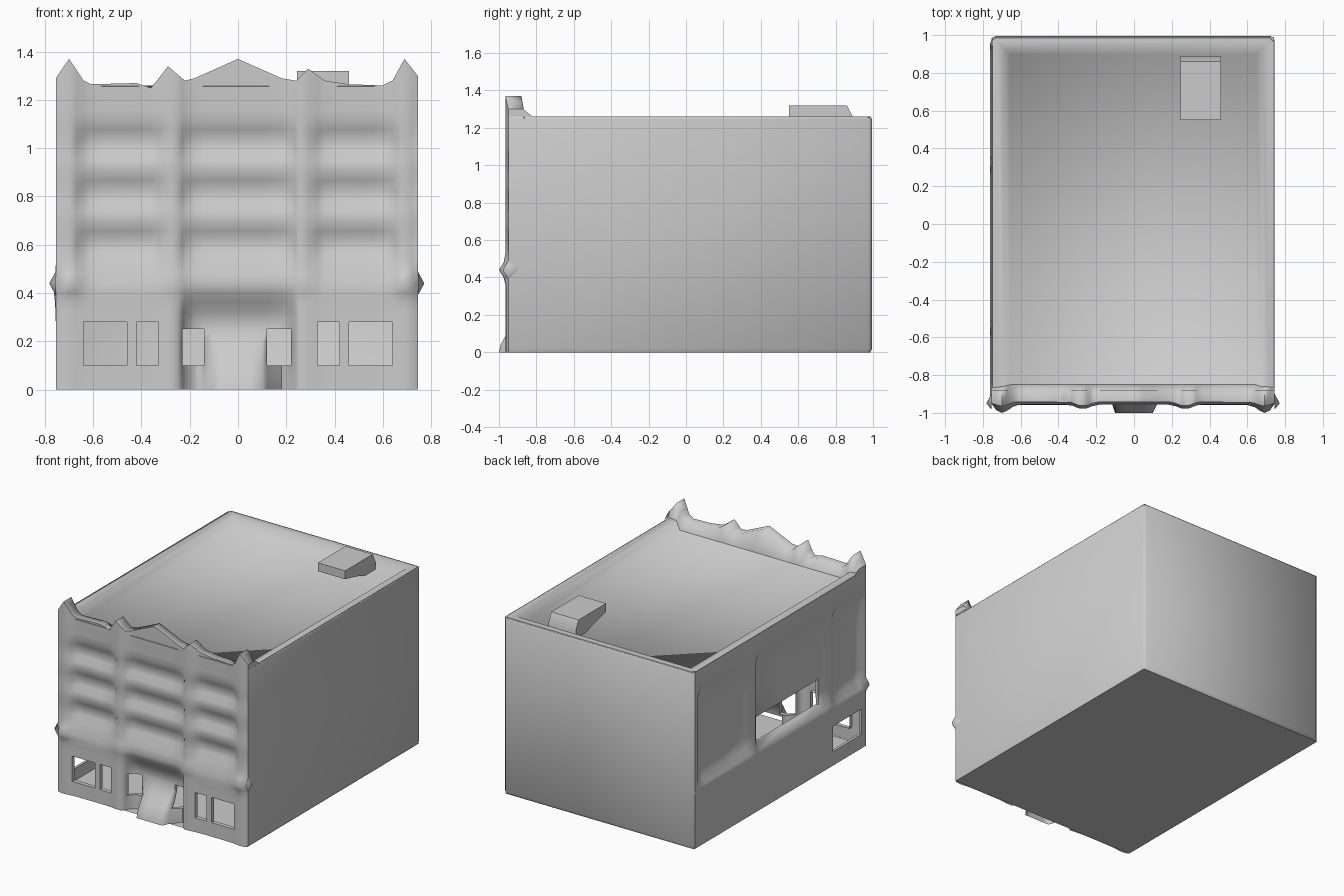
import bpy, bmesh, math

if "Cube" in bpy.data.objects:
    bpy.data.objects.remove(bpy.data.objects["Cube"])

stone = bpy.data.materials.new("light_grey")
stone.diffuse_color = (0.6, 0.6, 0.6, 1)
stone.use_nodes = True
stone.node_tree.nodes["Principled BSDF"].inputs["Base Color"].default_value = stone.diffuse_color

X0, X1, Y0, Y1, TOP, DECK = -0.755, 0.745, -0.95, 0.995, 1.26, 1.2
C = 0.02  # softened corner size


def finish(bm, name, angle=50):
    me = bpy.data.meshes.new(name)
    bm.to_mesh(me)
    bm.free()
    ob = bpy.data.objects.new(name, me)
    bpy.context.collection.objects.link(ob)
    me.materials.append(stone)
    bpy.ops.object.select_all(action='DESELECT')
    ob.select_set(True)
    bpy.context.view_layer.objects.active = ob
    bpy.ops.object.shade_smooth_by_angle(angle=math.radians(angle))
    return ob


def sheet(name, us, vs, fn, holes=(), jamb=(0, 0, 0), angle=50):
    """Grid surface with rectangular openings and reveals going inward."""
    bm = bmesh.new()
    grid = [[bm.verts.new(fn(u, v)) for v in vs] for u in us]
    inner = {grid[i][j] for i in range(1, len(us) - 1) for j in range(1, len(vs) - 1)}
    for i in range(len(us) - 1):
        for j in range(len(vs) - 1):
            u, v = (us[i] + us[i + 1]) / 2, (vs[j] + vs[j + 1]) / 2
            if not any(a < u < b and c < v < d for a, b, c, d in holes):
                bm.faces.new((grid[i][j], grid[i + 1][j], grid[i + 1][j + 1], grid[i][j + 1]))
    rim = [e for e in bm.edges if e.is_boundary and all(v in inner for v in e.verts)]
    if rim:
        ext = bmesh.ops.extrude_edge_only(bm, edges=rim)["geom"]
        bmesh.ops.translate(bm, vec=jamb, verts=[g for g in ext if isinstance(g, bmesh.types.BMVert)])
    bmesh.ops.delete(bm, geom=[v for v in bm.verts if not v.link_faces], context='VERTS')
    return finish(bm, name, angle)


def bump(x, c, w):
    return math.exp(-((x - c) / w) ** 2)


def step(x, a, b):
    t = min(1, max(0, (x - a) / (b - a)))
    return t * t * (3 - 2 * t)


# Crest outline along the top of the facade
CREST = [(X0, 1.29), (-0.70, 1.37), (-0.64, 1.28), (-0.61, 1.265), (-0.42, 1.27), (-0.36, 1.25),
         (-0.29, 1.34), (-0.22, 1.28), (-0.18, 1.29), (0, 1.37), (0.18, 1.29), (0.24, 1.28),
         (0.29, 1.33), (0.36, 1.28), (0.46, 1.265), (0.60, 1.26), (0.64, 1.28), (0.69, 1.37), (X1, 1.30)]


def crest(x):
    for (a, za), (b, zb) in zip(CREST, CREST[1:]):
        if x <= b:
            return za + (zb - za) * (x - a) / (b - a)
    return CREST[-1][1]


def facade_y(x, z):
    y = -0.94
    # Pilasters, with the band projecting most at the outer ones
    pil = max(bump(x, c, 0.05) for c in (-0.70, -0.27, 0.27, 0.69))
    y -= 0.025 * pil
    y -= 0.02 * bump(abs(x), 0.695, 0.05) * bump(z, 0.44, 0.04)
    # Rows of shallow window bays
    if z > 0.48:
        y += (1 - pil) * 0.018 * (1 - math.cos((z - 0.50) / 0.21 * 2 * math.pi)) * (1 - step(z, 1.10, 1.2))
    # Band above the ground floor
    y -= 0.015 * bump(z, 0.44, 0.03)
    # Recessed entrance with a sloping step
    if z < 0.42:
        y += 0.06 * (1 - step(abs(x), 0.2, 0.25)) * (1 - step(z, 0.28, 0.42))
        y -= 0.015 * (1 - pil) * step(abs(x), 0.2, 0.25)
        if abs(x) < 0.13:
            y -= (1 - step(z, 0.0, 0.25)) * (0.12 if abs(x) < 0.11 else 0.08)
    if x in (X0, X1):
        y = Y0
    return max(y, -1.0)


xs = sorted({p[0] for p in CREST} | {-0.67, -0.56, -0.46, -0.33, -0.25, -0.23, -0.14, -0.1, -0.05,
            0.05, 0.1, 0.12, 0.22, 0.25, 0.33, 0.42, 0.51, 0.56, 0.66, 0.72, -0.73, -0.51})
zs = [0, 0.04, 0.1, 0.15, 0.2, 0.25, 0.28, 0.32, 0.36, 0.4, 0.44, 0.48]
zs += [0.53 + 0.042 * i for i in range(17)] + [1.3]

windows = [(-0.64, -0.46, 0.1, 0.28), (-0.42, -0.33, 0.1, 0.28), (-0.23, -0.14, 0.1, 0.25),
           (0.12, 0.22, 0.1, 0.25), (0.33, 0.42, 0.1, 0.28), (0.46, 0.64, 0.1, 0.28)]


def facade_point(x, z):
    if z > 1.25:
        z = crest(x)
    return x, facade_y(x, z), z


sheet("facade", xs, zs, facade_point, windows, (0, 0.03, 0), 80)

# Thickness of the crest, running back and down to the roof
sheet("facade_crest", xs, [0, 1, 2],
      lambda x, v: (x, (facade_y(x, crest(x)), -0.88, -0.85)[v], DECK if v == 2 else crest(x)), angle=100)

# End closures of the crest and pointed ends of the band
for side, x in (("left", X0), ("right", X1)):
    bm = bmesh.new()
    pts = [(x, Y0, TOP), (x, -0.82, TOP), (x, -0.87, crest(x)), (x, Y0, crest(x))]
    bm.faces.new([bm.verts.new(p) for p in (pts if x > 0 else pts[::-1])])
    finish(bm, side + "_crest_end")
    bm = bmesh.new()
    tip = bm.verts.new((x + math.copysign(0.027, x), -0.95, 0.44))
    ring = [bm.verts.new((x, -0.95 + dy, 0.44 + dz)) for dy, dz in ((0, 0.05), (-0.03, 0), (0, -0.05), (0.05, 0))]
    for i in range(4):
        bm.faces.new((ring[i], ring[(i + 1) % 4], tip))
    bmesh.ops.recalc_face_normals(bm, faces=bm.faces)
    finish(bm, side + "_band_end", 80)


# Left wall with sunken panels and openings; u runs from back to front
def left_point(u, z):
    y = -u
    sunk = 0
    for a, b in ((0.32, 0.92), (-0.54, 0.28), (-0.92, -0.58)):
        sunk = max(sunk, step(y, a - 0.02, a + 0.03) * (1 - step(y, b - 0.03, b + 0.02)))
    sunk *= step(z, 0.42, 0.48) * (1 - step(z, 1.06, 1.14))
    edge = 0 < z < TOP and Y0 < y < Y1 - C
    return X0 + (0.035 * sunk - 0.008 * bump(z, 0.4, 0.04) if edge else 0), y, z


us = [C - Y1, -0.95, -0.9, -0.86, -0.6, -0.36, -0.31, -0.28, -0.24, 0.03, 0.25, 0.46, 0.5, 0.55,
      0.58, 0.64, 0.74, 0.86, 0.9, 0.93, -Y0]
sheet("left_wall", us, [0, 0.1, 0.19, 0.28, 0.36, 0.4, 0.43, 0.47, 0.55, 0.65, 0.85, 1.05, 1.1, 1.15, TOP],
      left_point, [(-0.24, 0.46, 0.47, 0.65), (0.58, 0.9, 0.1, 0.28)], (0.02, 0, 0), 80)

# Plain right and back walls with softened corners
path = [(X1, Y0), (X1, Y1 - C), (X1 - C, Y1), (X0 + C, Y1), (X0, Y1 - C)]


def wall_point(i, z):
    x, y = path[i]
    k = 1 - (0.01 if z in (0, TOP) else 0)
    return (x * k if i < 3 else x), (y * k if i else y), z


sheet("plain_walls", range(5), [0, C, TOP - 0.015, TOP], wall_point, angle=100)
sheet("floor", [X1 - 0.005, X0], [Y0, Y1 - 0.01], lambda x, y: (x, y, 0))

# Rounded parapet rim stepping down to the roof deck
bm = bmesh.new()
rings = []
for inset, z in ((0.005, TOP - 0.004), (0.03, TOP), (0.065, TOP - 0.006), (0.1, DECK)):
    a, b, c, d = X0 + inset, X1 - inset, Y0 + inset, Y1 - inset
    rings.append([bm.verts.new(p) for p in ((a, c, z), (b, c, z), (b, d, z), (a, d, z))])
for lo, hi in zip(rings, rings[1:]):
    for i in range(4):
        k = (i + 1) % 4
        bm.faces.new((lo[i], lo[k], hi[k], hi[i]))
bm.faces.new(rings[-1])
finish(bm, "roof_and_parapet", 100)

# Roof access hood, hollowed underneath by a shallow arc
bm = bmesh.new()
outline = [(0.55, 1.32), (0.55, 1.26), (0.62, 1.245), (0.70, 1.225), (0.78, 1.2), (0.89, 1.2),
           (0.89, 1.26), (0.86, 1.32)]
face = bm.faces.new([bm.verts.new((0.245, y, z)) for y, z in outline])
ext = bmesh.ops.extrude_face_region(bm, geom=[face])["geom"]
bmesh.ops.translate(bm, vec=(0.215, 0, 0), verts=[g for g in ext if isinstance(g, bmesh.types.BMVert)])
bmesh.ops.recalc_face_normals(bm, faces=bm.faces)
finish(bm, "roof_access_hood", 40)
